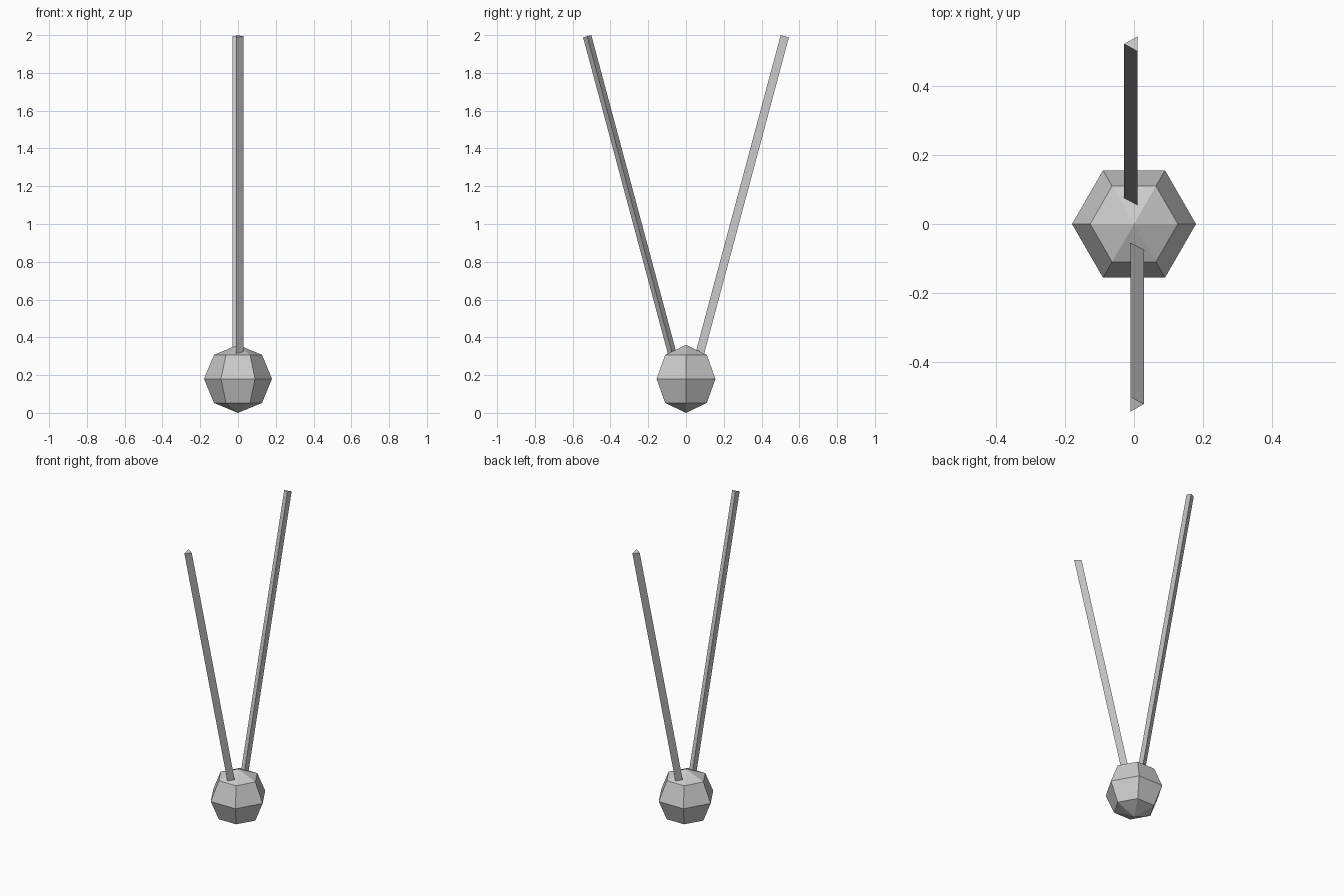
import bpy, bmesh
from math import sin, cos, pi, radians
from mathutils import Matrix, Vector

cube = bpy.data.objects.get("Cube")
if cube:
    bpy.data.objects.remove(cube, do_unlink=True)

grey = bpy.data.materials.new("light grey")
colour = (0.6, 0.6, 0.6, 1)
grey.diffuse_color = colour
grey.use_nodes = True
grey.node_tree.nodes["Principled BSDF"].inputs["Base Color"].default_value = colour


def turned(name, profile, sides, matrix):
    """Flat-faced solid from (radius, height) rings; zero radius makes a pole."""
    bm = bmesh.new()
    rings = []
    for r, h in profile:
        count = sides if r else 1
        rings.append([bm.verts.new((r * cos(2 * pi * i / sides), r * sin(2 * pi * i / sides), h))
                      for i in range(count)])
    for low, high in zip(rings, rings[1:]):
        for i in range(sides):
            j = i + 1
            corners = [low[i % len(low)], low[j % len(low)], high[j % len(high)], high[i % len(high)]]
            bm.faces.new(list(dict.fromkeys(corners)))
    for ring in (rings[0], rings[-1]):
        if len(ring) > 1:
            bm.faces.new(ring)
    bmesh.ops.recalc_face_normals(bm, faces=bm.faces[:])
    bm.transform(matrix)
    mesh = bpy.data.meshes.new(name)
    bm.to_mesh(mesh)
    bm.free()
    mesh.materials.append(grey)
    obj = bpy.data.objects.new(name, mesh)
    bpy.context.collection.objects.link(obj)
    return obj


# Faceted ball: six segments, four rings
R = 0.18
ball = [(R * sin(a) if 0 < k < 4 else 0, -R * cos(a)) for k in range(5) for a in [k * pi / 4]]
turned("body", ball, 6, Matrix.Translation((0, 0, R)))

# Three-sided rods leaning outward, the back one turned half way round
length = 1.78
lean = Matrix.Translation((0.0025, -0.523, 1.994)) @ Matrix.Rotation(radians(15), 4, "X")
for name, turn in (("front_antenna", 0), ("back_antenna", pi)):
    turned(name, [(0.026, -length), (0.026, 0)], 3, Matrix.Rotation(turn, 4, "Z") @ lean)
